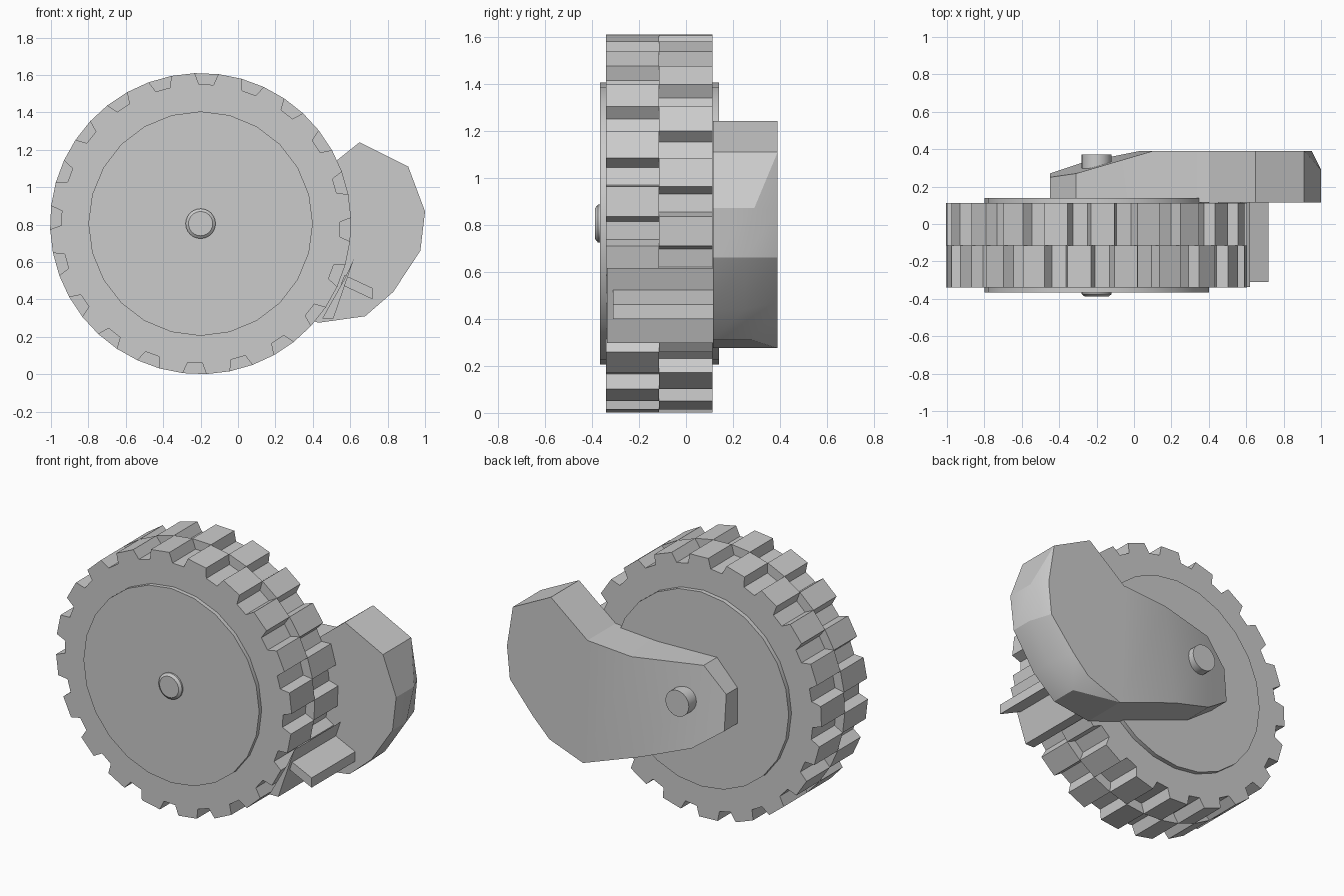
import bpy, bmesh, math

cube = bpy.data.objects.get("Cube")
if cube:
    bpy.data.objects.remove(cube, do_unlink=True)

CX, CZ = -0.2, 0.805  # wheel axle

grey = bpy.data.materials.new("plain grey")
grey.use_nodes = True
COLOUR = (0.6, 0.6, 0.6, 1)
grey.diffuse_color = COLOUR
grey.node_tree.nodes["Principled BSDF"].inputs["Base Color"].default_value = COLOUR


def finish(name, bm, smooth=None):
    bmesh.ops.recalc_face_normals(bm, faces=bm.faces)
    mesh = bpy.data.meshes.new(name)
    bm.to_mesh(mesh)
    bm.free()
    mesh.materials.append(grey)
    obj = bpy.data.objects.new(name, mesh)
    bpy.context.collection.objects.link(obj)
    if smooth:
        bpy.ops.object.select_all(action='DESELECT')
        obj.select_set(True)
        bpy.context.view_layer.objects.active = obj
        bpy.ops.object.shade_smooth_by_angle(angle=math.radians(smooth))
    return obj


def loft(name, rings, smooth=None):
    """Join rings of (x, y, z) points and cap both ends."""
    bm = bmesh.new()
    loops = [[bm.verts.new(p) for p in ring] for ring in rings]
    n = len(loops[0])
    for a, b in zip(loops, loops[1:]):
        for i in range(n):
            j = (i + 1) % n
            bm.faces.new((a[i], a[j], b[j], b[i]))
    bm.faces.new(loops[0])
    bm.faces.new(loops[-1])
    return finish(name, bm, smooth)


def prism(name, profile, y0, y1):
    return loft(name, [[(x, y, z) for x, z in profile] for y in (y0, y1)])


def circle(radius, y, sides):
    steps = [math.tau * i / sides for i in range(sides)]
    return [(CX + radius * math.cos(a), y, CZ + radius * math.sin(a)) for a in steps]


# Two rows of tread blocks, staggered by half a tooth
TEETH = 20


def tread(name, phase, y0, y1):
    profile = []
    for i in range(TEETH):
        gap = phase + 18 * i
        for offset, r in ((-4.5, 0.805), (-3, 0.745), (3, 0.745), (4.5, 0.805)):
            a = math.radians(gap + offset)
            profile.append((CX + r * math.cos(a), CZ + r * math.sin(a)))
    prism(name, profile, y0, y1)


tread("front_tread", 15.7, -0.34, -0.115)
tread("back_tread", 6.7, -0.115, 0.113)

# Raised side discs and axle
loft("wheel_discs", [circle(0.6, y, 24) for y in (-0.365, 0.14)], 30)
loft("axle", [circle(r, y, 24) for r, y in
              ((0.065, -0.387), (0.08, -0.375), (0.08, 0.372))], 30)

# Swing arm flaring into a blade: upper and lower edges of its outer face
upper = [(-0.45, 0.25, 0.88), (-0.31, 0.27, 1.03), (0.1, 0.39, 1.02), (0.4, 0.39, 1.04),
         (0.65, 0.39, 1.24), (0.91, 0.39, 1.11), (0.95, 0.39, 0.86)]
lower = [(-0.45, 0.27, 0.66), (-0.27, 0.33, 0.53), (0.03, 0.39, 0.42), (0.43, 0.39, 0.275),
         (0.66, 0.39, 0.36), (0.77, 0.39, 0.47), (0.93, 0.39, 0.66)]
# Outline where the bevelled tip meets the side wall
bevel = {(0.95, 0.86): (1.0, 0.29, 0.87), (0.93, 0.66): (0.975, 0.25, 0.66),
         (0.77, 0.47): (0.83, 0.25, 0.44), (0.66, 0.36): (0.68, 0.28, 0.31)}
INNER_Y = 0.115
bm = bmesh.new()
top = [bm.verts.new(p) for p in upper]
low = [bm.verts.new(p) for p in lower]
for i in range(len(top) - 1):
    bm.faces.new((top[i], top[i + 1], low[i + 1], low[i]))
rim = top + low[::-1]
wall = []
for v in rim:
    edge = bevel.get((round(v.co.x, 2), round(v.co.z, 2)))
    wall.append(bm.verts.new(edge) if edge else v)
inner = [bm.verts.new((v.co.x, INNER_Y, v.co.z)) for v in wall]
for i in range(len(rim)):
    j = (i + 1) % len(rim)
    bm.faces.new((wall[i], wall[j], inner[j], inner[i]))
    band = list(dict.fromkeys((rim[i], rim[j], wall[j], wall[i])))
    if len(band) > 2:
        bm.faces.new(band)
bm.faces.new(inner)
finish("swing_arm", bm, 25)

# Scraper bar across the tread, with its tongue
prism("scraper_bar", [(0.45, 0.297), (0.51, 0.297), (0.62, 0.617), (0.57, 0.51)], -0.336, INNER_Y)
prism("scraper_tongue", [(0.55, 0.48), (0.72, 0.40), (0.72, 0.46), (0.57, 0.53)], -0.31, INNER_Y)
